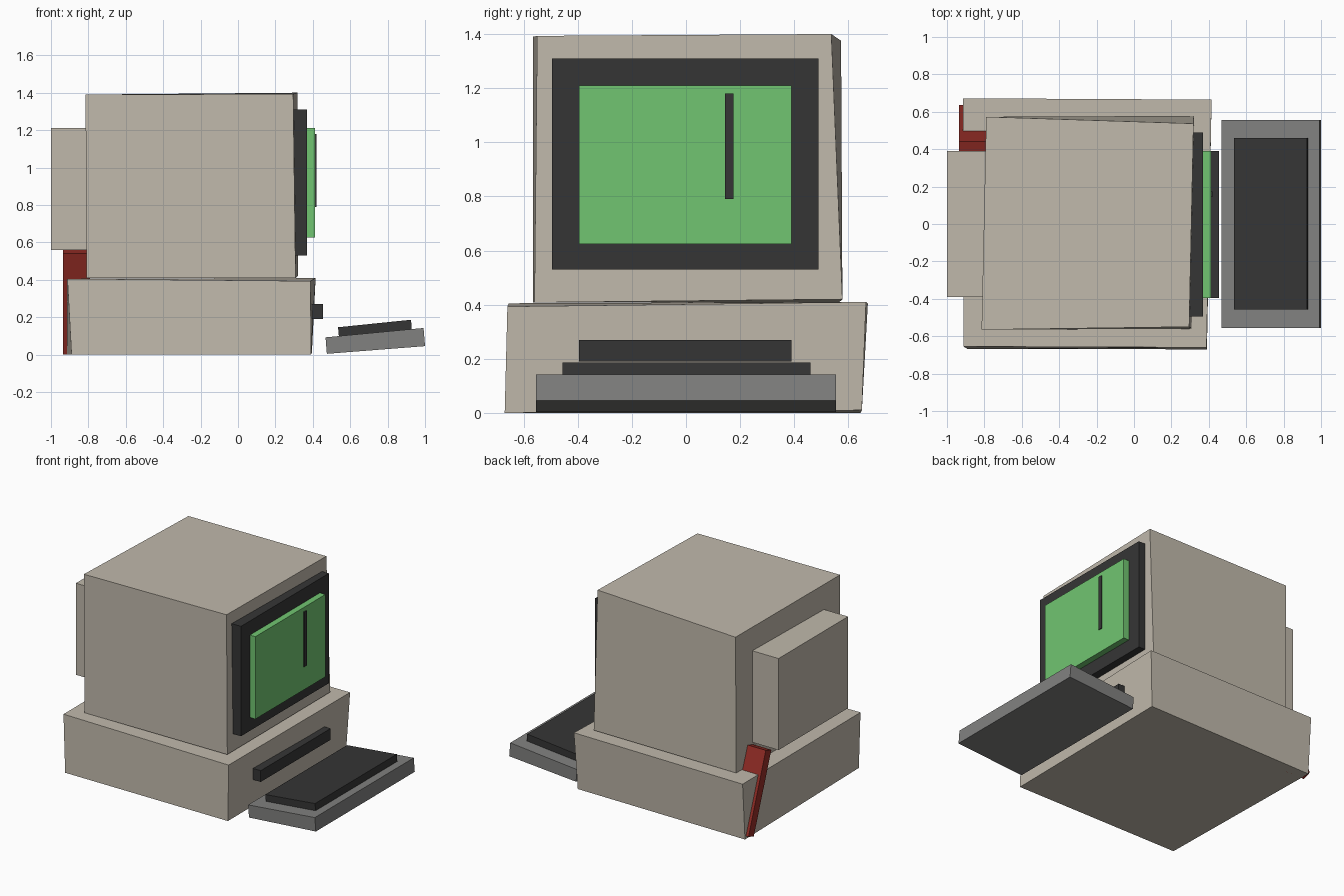
import bpy

old = bpy.data.objects.get("Cube")
if old:
    bpy.data.objects.remove(old, do_unlink=True)


def material(name, rgb):
    m = bpy.data.materials.new(name)
    m.use_nodes = True
    m.diffuse_color = (*rgb, 1)
    m.node_tree.nodes["Principled BSDF"].inputs["Base Color"].default_value = (*rgb, 1)
    return m


BEIGE = material("beige plastic", (0.53, 0.485, 0.41))
GREY = material("grey plastic", (0.22, 0.22, 0.215))
DARK = material("dark plastic", (0.036, 0.036, 0.036))
GREEN = material("screen green", (0.165, 0.56, 0.165))
RED = material("red", (0.31, 0.027, 0.02))


def loft(name, start, end, mat):
    """Solid between two matching loops, start seen clockwise from end."""
    n = len(start)
    faces = [tuple(reversed(range(n))), tuple(range(n, 2 * n))]
    faces += [(i, (i + 1) % n, (i + 1) % n + n, i + n) for i in range(n)]
    mesh = bpy.data.meshes.new(name)
    mesh.from_pydata(start + end, [], faces)
    mesh.materials.append(mat)
    obj = bpy.data.objects.new(name, mesh)
    bpy.context.collection.objects.link(obj)
    return obj


def box(name, x, y, z, mat):
    loop = [(x[0], y[0]), (x[1], y[0]), (x[1], y[1]), (x[0], y[1])]
    return loft(name, [(a, b, z[0]) for a, b in loop], [(a, b, z[1]) for a, b in loop], mat)


def side_profile(name, points, y, mat):
    """Extrude an x-z profile across y."""
    return loft(name, [(a, y[1], c) for a, c in points], [(a, y[0], c) for a, c in points], mat)


# Slightly crooked hand-made cases
loft("computer_case",
     [(-0.89, -0.668, 0), (0.39, -0.67, 0), (0.395, 0.65, 0.01), (-0.915, 0.645, 0)],
     [(-0.912, -0.655, 0.405), (0.388, -0.66, 0.393), (0.415, 0.665, 0.41), (-0.915, 0.672, 0.403)],
     BEIGE)
loft("monitor_case",
     [(-0.81, -0.565, 0.408), (0.308, -0.56, 0.408), (0.32, 0.578, 0.42), (-0.79, 0.565, 0.408)],
     [(-0.815, -0.565, 1.39), (0.295, -0.55, 1.393), (0.318, 0.537, 1.4), (-0.79, 0.573, 1.375)],
     BEIGE)
box("monitor_back", (-1, -0.75), (-0.39, 0.39), (0.56, 1.21), BEIGE)

# Screen and drive slot
box("screen_bezel", (0.27, 0.37), (-0.495, 0.49), (0.53, 1.31), DARK)
box("screen", (0.34, 0.413), (-0.395, 0.39), (0.625, 1.21), GREEN)
box("screen_bar", (0.4, 0.419), (0.145, 0.175), (0.79, 1.18), DARK)
box("drive_slot", (0.36, 0.455), (-0.395, 0.39), (0.19, 0.27), DARK)

# Sloping keyboard
side_profile("keyboard", [(0.475, 0.004), (1.0, 0.045), (0.992, 0.142), (0.468, 0.092)],
             (-0.555, 0.555), GREY)
side_profile("keys", [(0.54, 0.09), (0.93, 0.125), (0.925, 0.186), (0.535, 0.146)],
             (-0.457, 0.46), DARK)

# Leaning red strap at the rear corner
strap = [(0.575, 0), (0.635, 0.02), (0.44, 0.56), (0.378, 0.54)]
loft("rear_strap", [(-0.935, b, c) for b, c in strap], [(-0.79, b, c) for b, c in strap], RED)
